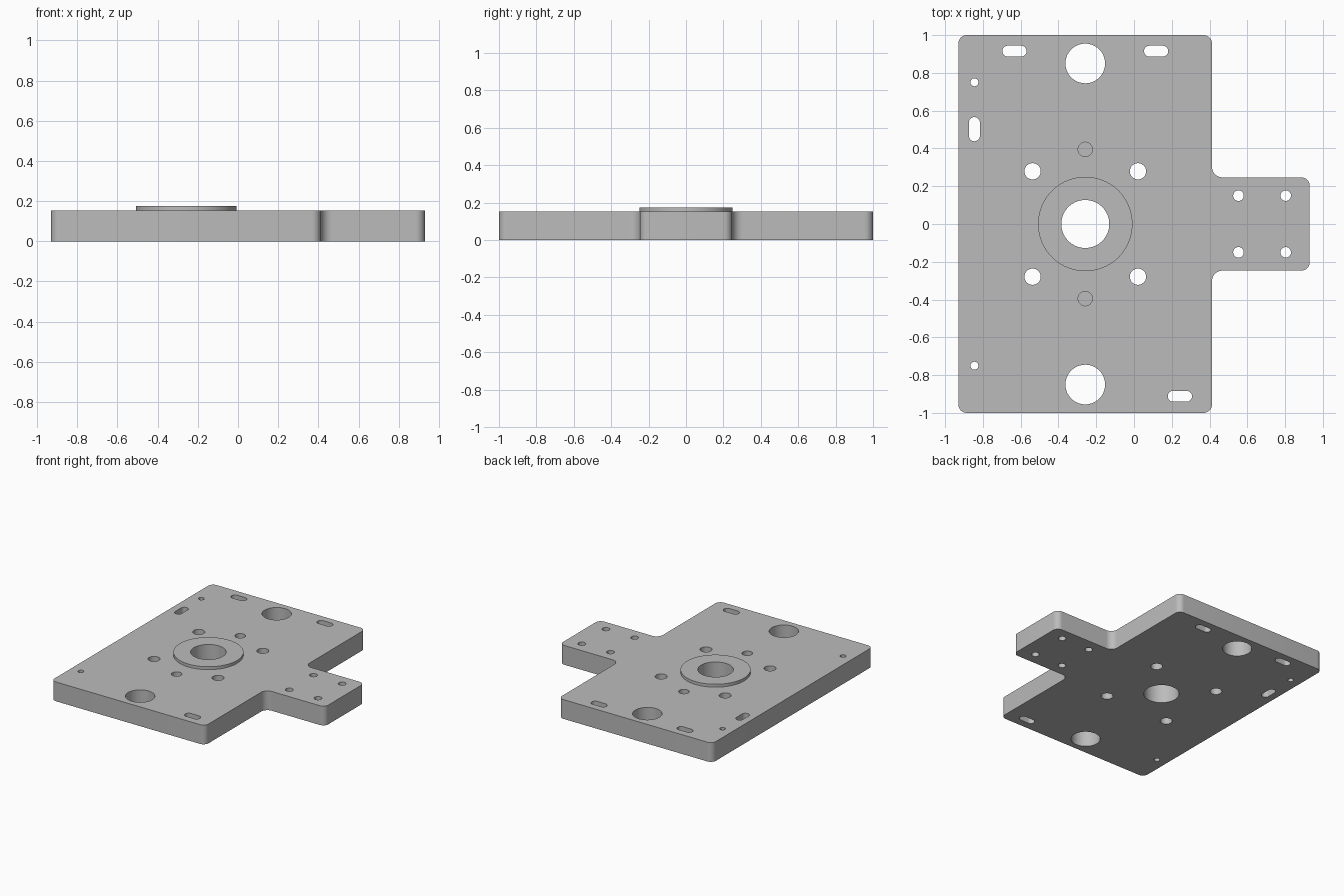
import bpy
import bmesh
from math import pi, cos, sin

cube = bpy.data.objects.get("Cube")
if cube:
    bpy.data.objects.remove(cube, do_unlink=True)

PLATE_TOP, COLLAR_TOP = 0.152, 0.175
CX = -0.258          # bore axis
EDGE, STEP, HALF_TAB = 0.93, 0.413, 0.247

grey = bpy.data.materials.new("machined_grey")
grey.use_nodes = True
colour = (0.5, 0.5, 0.5, 1)
grey.diffuse_color = colour
grey.node_tree.nodes["Principled BSDF"].inputs["Base Color"].default_value = colour


def prism(bm, points, z0, z1):
    """Extrude a closed outline from z0 to z1."""
    face = bm.faces.new([bm.verts.new((x, y, z0)) for x, y in points])
    top = bmesh.ops.extrude_face_region(bm, geom=[face])["geom"]
    verts = [g for g in top if isinstance(g, bmesh.types.BMVert)]
    bmesh.ops.translate(bm, verts=verts, vec=(0, 0, z1 - z0))


def round_outline(x, y, r, slot=0, upright=False, n=48):
    """Circle, or a slot when the two halves are pulled apart."""
    pts = []
    for i in range(n):
        a = 2 * pi * (i + 0.5) / n
        shift = slot / 2 if cos(a) > 0 else -slot / 2
        u, v = r * cos(a) + shift, r * sin(a)
        pts.append((x - v, y + u) if upright else (x + u, y + v))
    return pts


def finish(bm, name):
    bmesh.ops.recalc_face_normals(bm, faces=bm.faces)
    mesh = bpy.data.meshes.new(name)
    bm.to_mesh(mesh)
    bm.free()
    mesh.materials.append(grey)
    obj = bpy.data.objects.new(name, mesh)
    bpy.context.collection.objects.link(obj)
    return obj


def combine(target, tool, operation):
    """Apply a boolean and drop its helper."""
    mod = target.modifiers.new(tool.name, "BOOLEAN")
    mod.operation, mod.solver, mod.object = operation, "EXACT", tool
    bpy.ops.object.modifier_apply(modifier=mod.name)
    bpy.data.objects.remove(tool, do_unlink=True)


# Plate with side tab, rounded corners and inner fillets
bm = bmesh.new()
half = [(EDGE, HALF_TAB), (STEP, HALF_TAB), (STEP, 1), (-EDGE, 1)]
prism(bm, half + [(x, -y) for x, y in reversed(half)], 0, PLATE_TOP)


def upright_edges(inner):
    found = []
    for e in bm.edges:
        a, b = (v.co for v in e.verts)
        if abs(a.z - b.z) > 0.1:
            is_inner = abs(a.x - STEP) < 0.01 and abs(a.y) < 0.5
            if is_inner == inner:
                found.append(e)
    return found


for edges, radius in ((upright_edges(False), 0.045), (upright_edges(True), 0.055)):
    bmesh.ops.bevel(bm, geom=edges, offset=radius, segments=10,
                    profile=0.5, affect="EDGES")
plate = finish(bm, "mounting_plate")
bpy.context.view_layer.objects.active = plate
plate.select_set(True)

# Raised collar around the bore
bm = bmesh.new()
prism(bm, round_outline(CX, 0, 0.25, n=96), 0.08, COLLAR_TOP)
combine(plate, finish(bm, "collar"), "UNION")

# Holes and slots
bm = bmesh.new()


def drill(x, y, r, slot=0, upright=False, floor=-0.1, n=48):
    prism(bm, round_outline(x, y, r, slot, upright, n), floor, 0.3)


drill(CX, 0, 0.127, n=72)                            # central bore
for side in (1, -1):
    drill(CX, side * 0.85, 0.105, n=64)              # large end holes
    drill(CX, side * 0.395, 0.038, floor=0.05)       # blind pin holes
    drill(-0.845, side * 0.75, 0.021)                # small edge holes
    for dx in (-0.279, 0.279):
        drill(CX + dx, side * 0.279, 0.043)          # bolt holes
    for x in (0.553, 0.803):
        drill(x, side * 0.15, 0.028)                 # tab holes
for x, y, upright in ((-0.633, 0.915, False), (0.117, 0.915, False),
                      (0.243, -0.912, False), (-0.845, 0.502, True)):
    drill(x, y, 0.029, 0.07, upright)                # slots
combine(plate, finish(bm, "hole_cutters"), "DIFFERENCE")

bpy.ops.object.shade_smooth_by_angle(angle=pi / 6)
